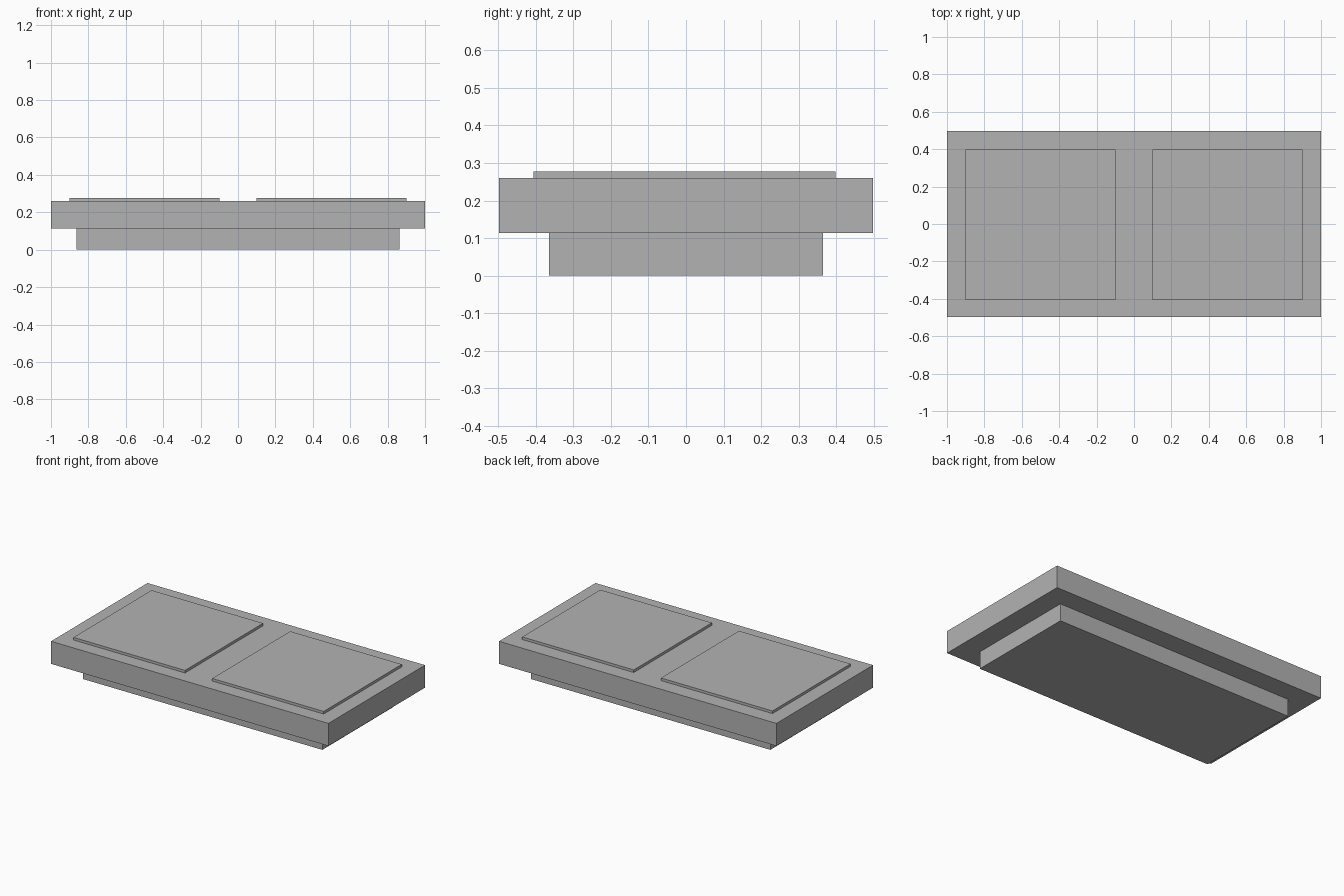
import bpy
import bmesh
from mathutils import Vector

cube = bpy.data.objects.get("Cube")
if cube:
    bpy.data.objects.remove(cube, do_unlink=True)

# Single plain grey for every part
GREY = (0.45, 0.45, 0.45, 1.0)
grey = bpy.data.materials.new("plain grey")
grey.use_nodes = True
grey.diffuse_color = GREY
grey.node_tree.nodes["Principled BSDF"].inputs["Base Color"].default_value = GREY


def add_box(name, low, high):
    """Box spanning two opposite corners."""
    low, high = Vector(low), Vector(high)
    bm = bmesh.new()
    bmesh.ops.create_cube(bm, size=1)
    bmesh.ops.scale(bm, vec=high - low, verts=bm.verts)
    bmesh.ops.translate(bm, vec=(low + high) / 2, verts=bm.verts)
    mesh = bpy.data.meshes.new(name)
    bm.to_mesh(mesh)
    bm.free()
    mesh.materials.append(grey)
    obj = bpy.data.objects.new(name, mesh)
    bpy.context.collection.objects.link(obj)
    return obj


BASE_TOP, SLAB_TOP, PAD_TOP = 0.113, 0.26, 0.277

# Recessed plinth and overhanging slab
add_box("base", (-0.863, -0.364, 0), (0.863, 0.364, BASE_TOP))
add_box("slab", (-1, -0.497, BASE_TOP), (1, 0.497, SLAB_TOP))

# Two thin square pads on top
for name, x in (("right_pad", -0.5), ("left_pad", 0.5)):
    add_box(name, (x - 0.402, -0.406, SLAB_TOP), (x + 0.402, 0.398, PAD_TOP))
